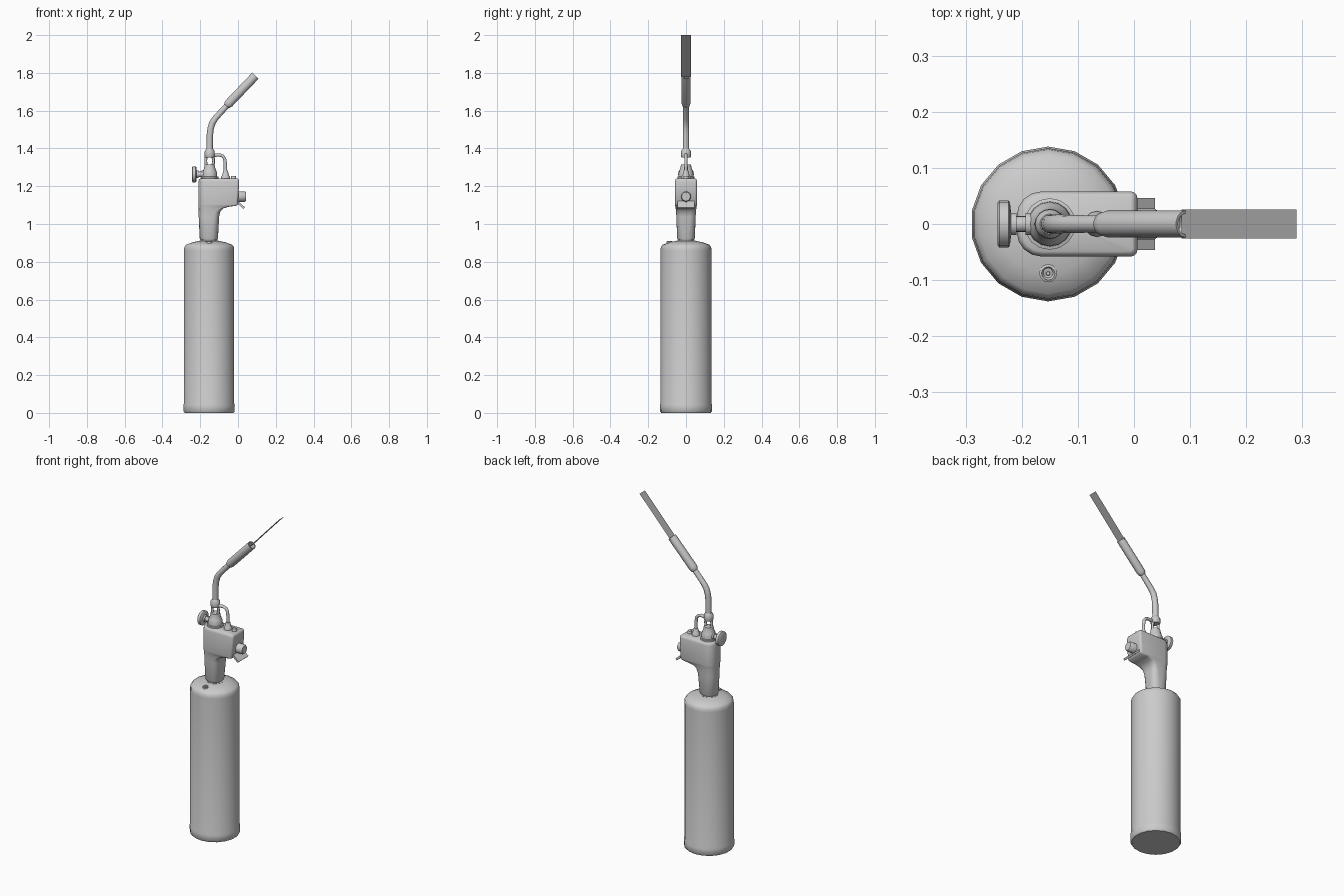
import bpy, bmesh, math
from mathutils import Vector


def material(name, v):
    m = bpy.data.materials.new(name)
    m.diffuse_color = (v, v, v, 1)
    return m


GREY = material("light_grey", 0.6)
FLAME = material("flame_grey", 0.42)
CX = -0.153  # axis of tank and handle


def finish(name, rings, mat=GREY, angle=40, caps=True):
    """Skin a list of equal-length rings into one object."""
    bm = bmesh.new()
    vs = [[bm.verts.new(p) for p in r] for r in rings]
    n = len(vs[0])
    for a, b in zip(vs, vs[1:]):
        for i in range(n):
            j = (i + 1) % n
            bm.faces.new((a[i], a[j], b[j], b[i]))
    if caps:
        bm.faces.new(vs[0][::-1])
        bm.faces.new(vs[-1])
    bmesh.ops.recalc_face_normals(bm, faces=bm.faces)
    me = bpy.data.meshes.new(name)
    bm.to_mesh(me)
    bm.free()
    ob = bpy.data.objects.new(name, me)
    bpy.context.collection.objects.link(ob)
    me.materials.append(mat)
    bpy.context.view_layer.objects.active = ob
    ob.select_set(True)
    bpy.ops.object.shade_smooth_by_angle(angle=math.radians(angle))
    ob.select_set(False)
    return ob


def ring(p, d, r, n):
    """Circle about p, across direction d (which lies in the xz plane)."""
    side = Vector((d.z, 0, -d.x))
    return [p + r * (math.sin(t) * side + math.cos(t) * Vector((0, 1, 0)))
            for t in (2 * math.pi * i / n for i in range(n))]


def lathe(name, base, direction, profile, n=16, angle=40):
    """Profile of (distance along axis, radius)."""
    d, p = Vector(direction).normalized(), Vector(base)
    return finish(name, [ring(p + d * t, d, r, n) for t, r in profile], angle=angle)


def tube(name, path, n=10):
    """Path of (x, z, radius) in the xz plane."""
    ps = [Vector((x, 0, z)) for x, z, _ in path]
    rings = []
    for i, p in enumerate(ps):
        d = (ps[min(i + 1, len(ps) - 1)] - ps[max(i - 1, 0)]).normalized()
        rings.append(ring(p, d, path[i][2], n))
    return finish(name, rings, angle=60)


def rounded(z, x0, x1, hy, r0, r1):
    """Rounded rectangle with separate back and front corner radii."""
    out = []
    for cx, cy, r, a in ((x1 - r1, hy - r1, r1, 0), (x0 + r0, hy - r0, r0, 90),
                         (x0 + r0, r0 - hy, r0, 180), (x1 - r1, r1 - hy, r1, 270)):
        for k in range(5):
            t = math.radians(a + k * 22.5)
            out.append((cx + r * math.cos(t), cy + r * math.sin(t), z))
    return out


UP = (0, 0, 1)

# Gas tank with foot rim and domed shoulder
lathe("gas_tank", (CX, 0, 0), UP,
      [(0, 0.131), (0.008, 0.137), (0.042, 0.138), (0.05, 0.135), (0.86, 0.135),
       (0.878, 0.133), (0.89, 0.124), (0.903, 0.09), (0.911, 0.05)], 18)
lathe("tank_neck", (CX, 0, 0.9), UP, [(0, 0.05), (0.012, 0.05), (0.012, 0.04), (0.03, 0.04)])
lathe("tank_valve", (CX, -0.088, 0.895), UP,
      [(0, 0.016), (0.012, 0.016), (0.014, 0.012), (0.007, 0.008), (0.007, 0.004), (0.012, 0.003)], 12)

# Handle widening into the overhanging body
finish("handle_body", [rounded(*s) for s in (
    (0.915, -0.198, -0.110, 0.043, 0.038, 0.036),
    (0.925, -0.203, -0.106, 0.047, 0.040, 0.036),
    (1.040, -0.208, -0.100, 0.051, 0.042, 0.030),
    (1.068, -0.208, -0.093, 0.053, 0.043, 0.024),
    (1.084, -0.209, -0.075, 0.055, 0.044, 0.018),
    (1.092, -0.209, -0.045, 0.056, 0.044, 0.014),
    (1.097, -0.209, -0.008, 0.057, 0.044, 0.012),
    (1.105, -0.209, 0.000, 0.058, 0.044, 0.012),
    (1.225, -0.209, 0.006, 0.058, 0.044, 0.012),
    (1.237, -0.206, 0.003, 0.055, 0.042, 0.010),
    (1.241, -0.200, -0.003, 0.049, 0.036, 0.006))], angle=50)

# Front push button and trigger plate
lathe("push_button", (-0.01, 0, 1.145), (1, 0, 0),
      [(0, 0.028), (0.046, 0.028), (0.053, 0.023)])
d = Vector((0.035, 0, -0.035)).normalized()
n = Vector((d.z, 0, -d.x)) * 0.006
ends = [Vector((-0.01, 0, 1.122)), Vector((0.033, 0, 1.084))]
finish("trigger", [[p + s * n + Vector((0, y, 0)) for s, y in
                    ((1, 0.046), (-1, 0.046), (-1, -0.046), (1, -0.046))] for p in ends], angle=30)

# Burner mount: stepped collar, two posts around the air hole, ferrule
BX = -0.15
lathe("burner_collar", (BX, 0, 0), UP,
      [(1.235, 0.046), (1.25, 0.046), (1.252, 0.04), (1.272, 0.039), (1.282, 0.035),
       (1.295, 0.030), (1.305, 0.028), (1.316, 0.026)])
for name, s in (("left_post", -1), ("right_post", 1)):
    tube(name, [(BX + s * 0.017, 1.305, 0.009), (BX + s * 0.021, 1.335, 0.007),
                (BX + s * 0.017, 1.362, 0.009)], 8)
lathe("burner_ferrule", (BX, 0, 0), UP,
      [(1.353, 0.024), (1.36, 0.027), (1.385, 0.026), (1.398, 0.018)])

# Burner tube and nozzle
tube("burner_tube", [(BX, 1.385, 0.017), (-0.149, 1.47, 0.017), (-0.145, 1.505, 0.017),
                     (-0.136, 1.535, 0.017), (-0.118, 1.562, 0.016), (-0.045, 1.642, 0.015)], 12)
lathe("nozzle", (-0.062, 0, 1.624), (0.154, 0, 0.161),
      [(0, 0.014), (0.006, 0.020), (0.022, 0.024), (0.223, 0.024),
       (0.223, 0.019), (0.19, 0.018)], 14)

# Bypass tube with its socket, and the small lock button
tube("bypass_tube", [(-0.14, 1.362, 0.009), (-0.1, 1.366, 0.009), (-0.082, 1.361, 0.009),
                     (-0.071, 1.347, 0.009), (-0.067, 1.32, 0.009), (-0.066, 1.26, 0.01)])
lathe("bypass_socket", (-0.066, 0, 0), UP,
      [(1.235, 0.023), (1.25, 0.023), (1.258, 0.018), (1.282, 0.012)], 12)
lathe("lock_button", (-0.024, 0, 0), UP, [(1.235, 0.014), (1.25, 0.014), (1.255, 0.011)], 12)

# Flow control knob on the back
lathe("control_knob", (-0.175, 0, 1.263), (-1, 0, 0),
      [(0, 0.02), (0.018, 0.02), (0.018, 0.014), (0.034, 0.014), (0.034, 0.02),
       (0.044, 0.02), (0.046, 0.038), (0.049, 0.042), (0.065, 0.042), (0.068, 0.038)])

# Flame sheet
finish("flame", [[(x, -0.0255, z), (x, 0.0255, z)] for x, z in ((0.085, 1.778),)], FLAME, caps=False)
bm = bmesh.new()
bm.faces.new([bm.verts.new(p) for p in ((0.085, -0.0255, 1.778), (0.29, -0.0255, 2.0),
                                        (0.29, 0.0255, 2.0), (0.085, 0.0255, 1.778))])
bm.to_mesh(bpy.data.objects["flame"].data)
bm.free()
